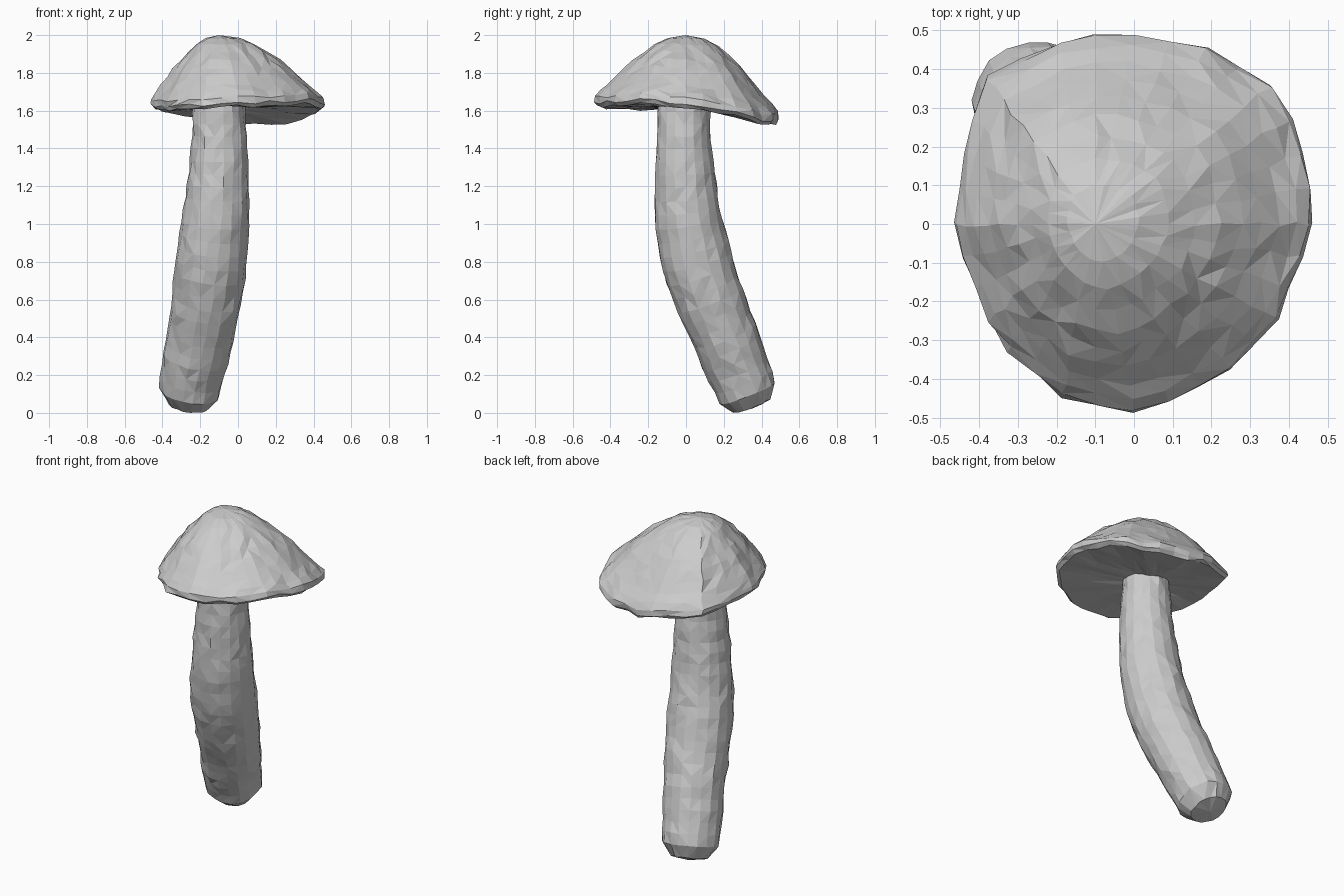
import bpy, math, random
from mathutils import Vector

if "Cube" in bpy.data.objects:
    bpy.data.objects.remove(bpy.data.objects["Cube"])

random.seed(4)


def jitter(p, amount):
    return p + Vector([random.uniform(-amount, amount) for _ in range(3)])


def loft(name, rings, start, end):
    """Flat-shaded triangle skin over closed rings, with a fan at each end."""
    n = len(rings[0])
    verts = [p for ring in rings for p in ring] + [start, end]
    first, last = len(verts) - 2, len(verts) - 1
    base = (len(rings) - 1) * n
    faces = []
    for i in range(len(rings) - 1):
        for j in range(n):
            k = (j + 1) % n
            a, b, c, d = i * n + j, i * n + k, (i + 1) * n + k, (i + 1) * n + j
            if random.random() < 0.5:
                faces += [(a, b, c), (a, c, d)]
            else:
                faces += [(a, b, d), (b, c, d)]
    for j in range(n):
        k = (j + 1) % n
        faces += [(first, k, j), (last, base + j, base + k)]
    mesh = bpy.data.meshes.new(name)
    mesh.from_pydata([tuple(v) for v in verts], [], faces)
    mesh.update()
    obj = bpy.data.objects.new(name, mesh)
    bpy.context.collection.objects.link(obj)
    return obj


# Stem: bent tapering tube, stations are x, y, z, radius
stations = [(-.265, .345, .04, .105), (-.257, .323, .108, .16), (-.225, .25, .29, .172),
            (-.2, .205, .41, .177), (-.165, .125, .6, .185), (-.14, .057, .8, .19),
            (-.12, .015, 1.0, .179), (-.107, -.002, 1.2, .164), (-.1, -.01, 1.4, .148),
            (-.1, -.012, 1.66, .134)]
path = [Vector(s) for s in stations[:2]]
for a, b in zip(stations[1:], stations[2:]):
    a, b = Vector(a), Vector(b)
    steps = max(2, round((b.z - a.z) / 0.065))
    path += [a.lerp(b, (i + 1) / steps) for i in range(steps)]

SIDES = 18
stem_rings = []
for i, s in enumerate(path):
    lo, hi = path[max(i - 3, 0)], path[min(i + 3, len(path) - 1)]
    axis = (hi - lo).xyz.normalized()
    u = Vector((0, 1, 0)).cross(axis).normalized()
    v = axis.cross(u)
    ring = []
    for j in range(SIDES):
        a = 2 * math.pi * j / SIDES
        r = s.w + random.uniform(-.004, .004)
        ring.append(jitter(s.xyz + (u * math.cos(a) + v * math.sin(a)) * r, .004))
    stem_rings.append(ring)
loft("stem", stem_rings, Vector((-.268, .355, .025)), path[-1].xyz)

# Cap: uneven dome; rim radius and rim height every 22.5 degrees from +x
rim_r = [.455, .465, .5, .49, .485, .51, .53, .465, .46, .445, .465, .475, .485, .45, .445, .445]
rim_z = [1.61, 1.585, 1.545, 1.52, 1.53, 1.56, 1.585, 1.61, 1.61, 1.605, 1.605, 1.61,
         1.62, 1.63, 1.635, 1.63]
SEGS = 32
rim = []
for j in range(SEGS):
    k, f = divmod(j * 16 / SEGS, 1)
    k, m = int(k), (int(k) + 1) % 16
    a = 2 * math.pi * j / SEGS
    r = rim_r[k] * (1 - f) + rim_r[m] * f + random.uniform(-.008, .008)
    z = rim_z[k] * (1 - f) + rim_z[m] * f + random.uniform(-.008, .008)
    rim.append(Vector((r * math.cos(a), r * math.sin(a), z)))

apex = Vector((-.1, 0, 2.0))
under = Vector((-.1, 0, 1.625))
cap_rings = []
# Underside, centre to rim
for t in (.35, .65, .96):
    cap_rings.append([jitter(under.lerp(p, t), .005) for p in rim])
# Thick lip, then dome up to the apex: fraction of radius, fraction of height
dome = [(1, -.05), (.99, .03), (.93, .12), (.85, .23), (.76, .36), (.67, .49), (.57, .62),
        (.46, .74), (.34, .86), (.2, .95)]
for t, h in dome:
    ring = []
    for p in rim:
        edge = p.z + .04
        q = apex.lerp(p, t)
        q.z = edge + (apex.z - edge) * h
        ring.append(jitter(q, .003 if t < .4 else .007))
    cap_rings.append(ring)
loft("cap", cap_rings, under, apex)
